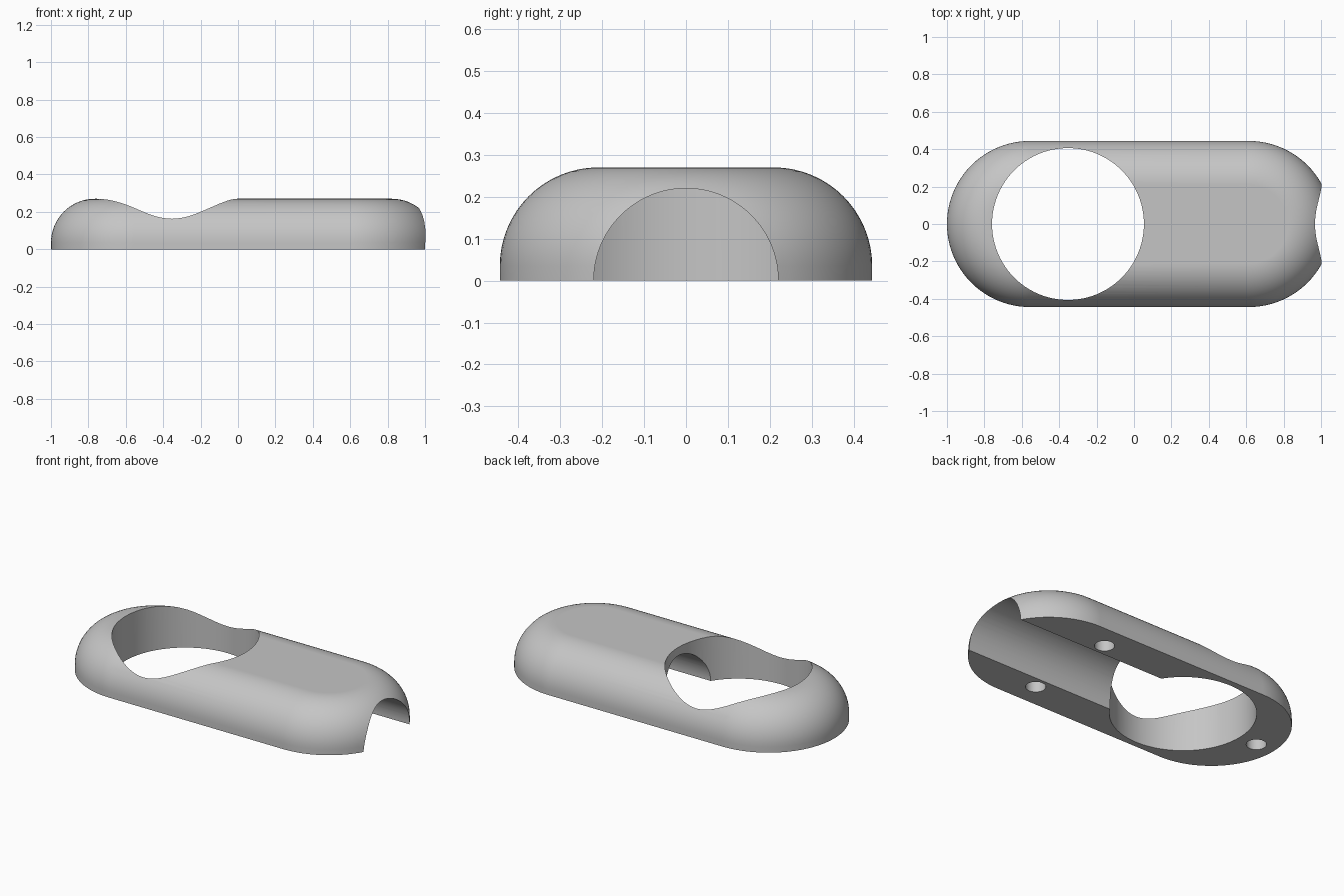
import bpy, bmesh, math

cube = bpy.data.objects.get("Cube")
if cube:
    bpy.data.objects.remove(cube, do_unlink=True)

HALF_WIDTH = 0.444
HEIGHT = 0.27
FILLET = 0.235
END_LEFT, END_RIGHT = -0.556, 0.614   # centres of the rounded ends
HOLE_X, HOLE_R = -0.353, 0.406
CHANNEL_R = 0.22
ARC_STEPS, FILLET_STEPS = 48, 16

grey = bpy.data.materials.new("light grey")
grey.use_nodes = True
colour = (0.56, 0.56, 0.56, 1)
grey.diffuse_color = colour
grey.node_tree.nodes["Principled BSDF"].inputs["Base Color"].default_value = colour


def outline(bm, radius, z):
    """Ring of vertices around a slot shape."""
    ring = []
    for cx, start in ((END_RIGHT, -math.pi / 2), (END_LEFT, math.pi / 2)):
        for i in range(ARC_STEPS + 1):
            a = start + math.pi * i / ARC_STEPS
            ring.append(bm.verts.new((cx + radius * math.cos(a), radius * math.sin(a), z)))
    return ring


def make_body():
    bm = bmesh.new()
    rings = [outline(bm, HALF_WIDTH, 0)]
    for i in range(FILLET_STEPS + 1):
        a = math.pi / 2 * i / FILLET_STEPS
        rings.append(outline(bm, HALF_WIDTH - FILLET * (1 - math.cos(a)),
                             HEIGHT - FILLET * (1 - math.sin(a))))
    for low, high in zip(rings, rings[1:]):
        for i in range(len(low)):
            j = (i + 1) % len(low)
            bm.faces.new((low[i], low[j], high[j], high[i]))
    bm.faces.new(rings[-1])
    bm.faces.new(rings[0][::-1])
    bmesh.ops.recalc_face_normals(bm, faces=bm.faces)
    mesh = bpy.data.meshes.new("slotted_cover")
    bm.to_mesh(mesh)
    bm.free()
    mesh.materials.append(grey)
    obj = bpy.data.objects.new("slotted_cover", mesh)
    bpy.context.collection.objects.link(obj)
    return obj


def cut_cylinder(body, radius, depth, location, rotation=(0, 0, 0), sides=96):
    """Subtract a cylinder from the body, then discard the cutter."""
    bpy.ops.mesh.primitive_cylinder_add(vertices=sides, radius=radius, depth=depth,
                                        location=location, rotation=rotation)
    cutter = bpy.context.object
    cutter.hide_render = True
    cutter.data.materials.append(grey)
    mod = body.modifiers.new("cut", 'BOOLEAN')
    mod.operation = 'DIFFERENCE'
    mod.solver = 'EXACT'
    mod.object = cutter
    bpy.ops.object.select_all(action='DESELECT')
    bpy.context.view_layer.objects.active = body
    body.select_set(True)
    bpy.ops.object.modifier_apply(modifier=mod.name)
    bpy.data.objects.remove(cutter, do_unlink=True)


body = make_body()

# Large round opening through the body
cut_cylinder(body, HOLE_R, 1, (HOLE_X, 0, 0))

# Half-round channel from the opening out through the end
length = 1.3 - HOLE_X
cut_cylinder(body, CHANNEL_R, length, (HOLE_X + length / 2, 0, 0), (0, math.pi / 2, 0))

# Blind screw holes in the underside
for x, y in ((-0.88, 0), (0.46, 0.295), (0.46, -0.295)):
    cut_cylinder(body, 0.056, 0.24, (x, y, 0), sides=40)

# Smooth curves with crisp cut edges
bpy.ops.object.shade_smooth_by_angle(angle=math.radians(25))
weighted = body.modifiers.new("even_shading", 'WEIGHTED_NORMAL')
weighted.keep_sharp = True
